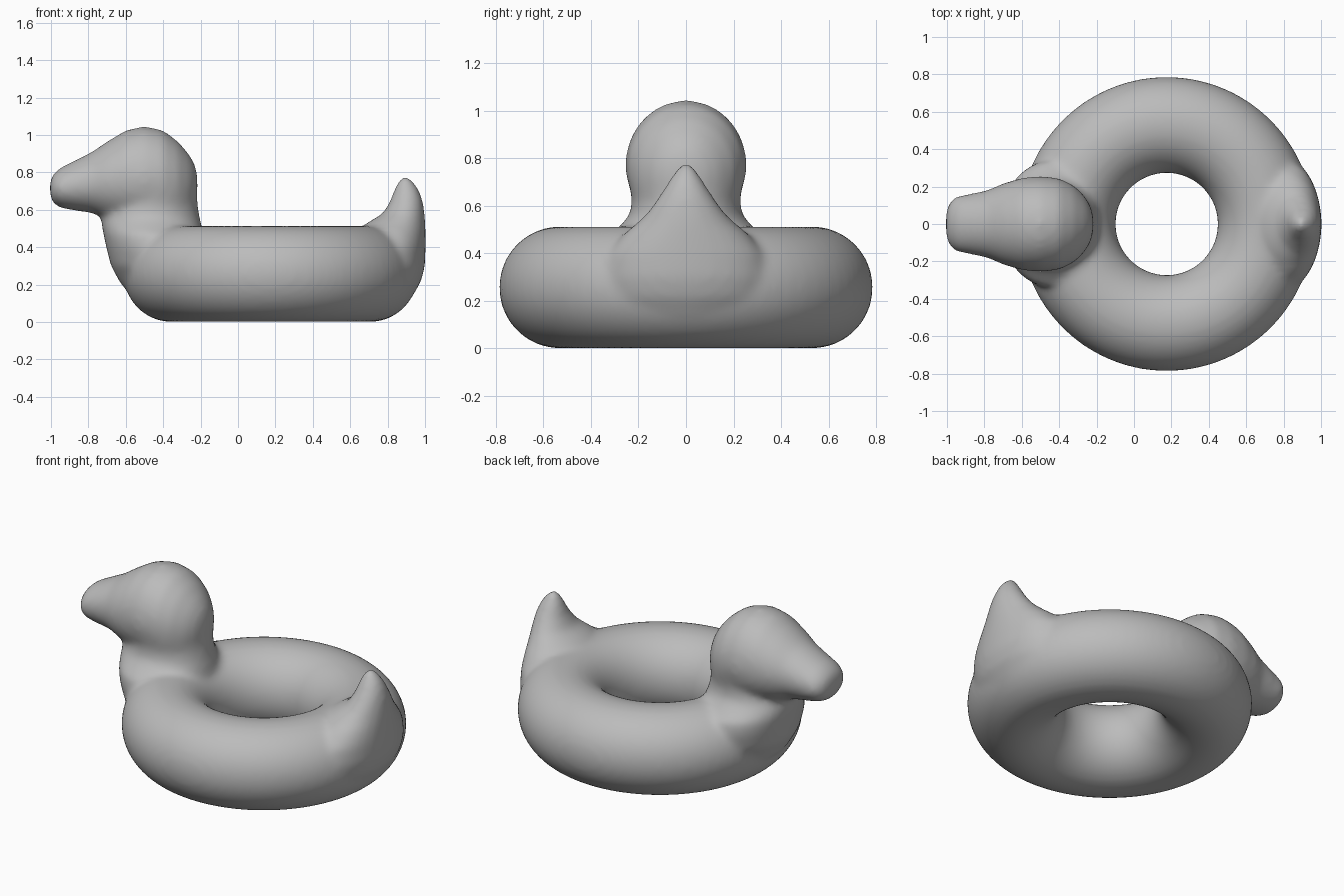
import bpy, bmesh
from math import sin, cos, pi
from mathutils import Vector

cube = bpy.data.objects.get("Cube")
if cube:
    bpy.data.objects.remove(cube)

SIDES = 40
RING_X, RING_R, TUBE_R = 0.175, 0.53, 0.257
bm = bmesh.new()


def bridge(a, b):
    for i in range(SIDES):
        j = (i + 1) % SIDES
        bm.faces.new((a[i], a[j], b[j], b[i]))


def loft(sections, place):
    """Skin a row of ellipses; place(section, cos, sin) gives each point."""
    rings = [[bm.verts.new(place(s, cos(2 * pi * i / SIDES), sin(2 * pi * i / SIDES)))
              for i in range(SIDES)] for s in sections]
    for a, b in zip(rings, rings[1:]):
        bridge(a, b)
    bm.faces.new(rings[0])
    bm.faces.new(rings[-1])


def upright(s, c, n):
    z, x0, x1, half_y = s
    return Vector(((x0 + x1) / 2 + c * (x1 - x0) / 2, n * half_y, z))


def lengthwise(s, c, n):
    x, z0, z1, half_y = s
    return Vector((x, c * half_y, (z0 + z1) / 2 + n * (z1 - z0) / 2))


# Inflated ring
STEPS = 72
loops = []
for k in range(STEPS):
    t = 2 * pi * k / STEPS
    loop = []
    for i in range(SIDES):
        p = 2 * pi * i / SIDES
        r = RING_R + TUBE_R * cos(p)
        loop.append(bm.verts.new((RING_X + r * cos(t), r * sin(t), TUBE_R * (1 + sin(p)))))
    loops.append(loop)
for k in range(STEPS):
    bridge(loops[k], loops[(k + 1) % STEPS])

# Head and beak: x, bottom, top, half width
loft([(-1.005, .67, .76, .07), (-.985, .63, .795, .12), (-.95, .61, .825, .148),
      (-.87, .595, .865, .163), (-.78, .583, .91, .182), (-.7, .55, .965, .217),
      (-.6, .52, 1.025, .247), (-.5, .5, 1.047, .256), (-.4, .5, 1.025, .245),
      (-.32, .52, .965, .205), (-.26, .56, .895, .145), (-.23, .62, .84, .09),
      (-.217, .68, .79, .04)], lengthwise)

# Neck and breast: height, front, back, half width
loft([(.1, -.5, -.3, .12), (.2, -.625, -.25, .24), (.3, -.68, -.21, .32),
      (.4, -.705, -.19, .34), (.47, -.72, -.185, .33), (.52, -.73, -.195, .275),
      (.56, -.725, -.205, .238), (.62, -.71, -.215, .228), (.7, -.66, -.22, .24),
      (.76, -.6, -.24, .2)], upright)

# Tail: height, inner, outer, half width
loft([(.06, .7, .85, .15), (.14, .65, .935, .28), (.22, .62, .98, .34),
      (.3, .62, 1.0, .35), (.4, .62, 1.003, .33), (.48, .64, 1.003, .265),
      (.53, .69, 1.002, .205), (.58, .775, .998, .155), (.65, .815, .988, .107),
      (.71, .835, .967, .07), (.755, .857, .935, .042), (.78, .88, .91, .015)], upright)

bmesh.ops.recalc_face_normals(bm, faces=bm.faces[:])
mesh = bpy.data.meshes.new("duck_float")
bm.to_mesh(mesh)
bm.free()
body = bpy.data.objects.new("duck_float", mesh)
bpy.context.collection.objects.link(body)

# One grey vinyl skin
vinyl = bpy.data.materials.new("grey_vinyl")
vinyl.use_nodes = True
grey = (0.5, 0.5, 0.5, 1)
vinyl.diffuse_color = grey
vinyl.node_tree.nodes["Principled BSDF"].inputs["Base Color"].default_value = grey
mesh.materials.append(vinyl)

# Fuse the parts into one skin with soft joins
fuse = body.modifiers.new("fuse", 'REMESH')
fuse.mode = 'VOXEL'
fuse.voxel_size = 0.018
fuse.use_smooth_shade = True
soften = body.modifiers.new("soften", 'SMOOTH')
soften.factor = 0.5
soften.iterations = 14
mesh.shade_smooth()
